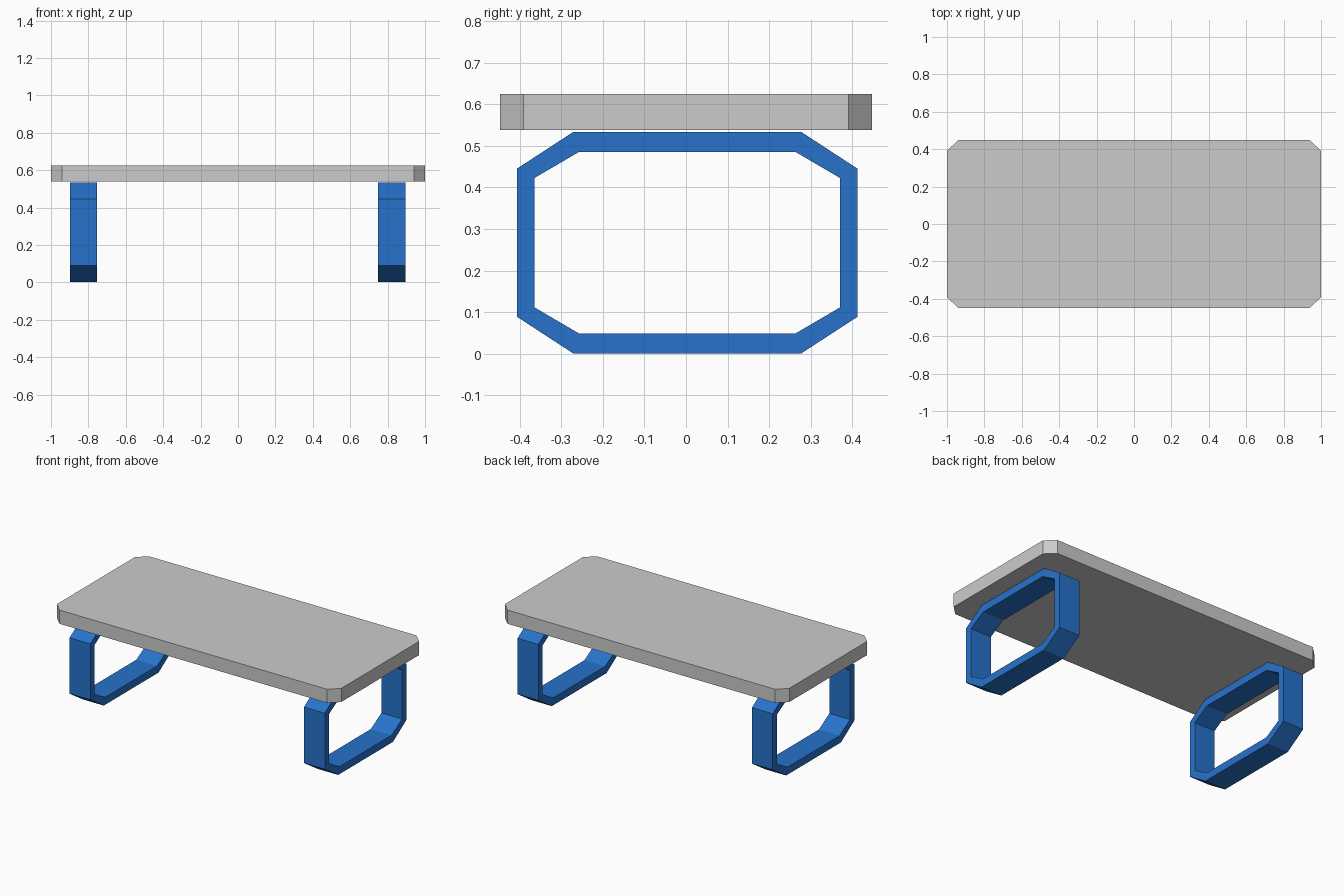
import bpy

if "Cube" in bpy.data.objects:
    bpy.data.objects.remove(bpy.data.objects["Cube"])

BLUE = bpy.data.materials.new("blue_paint")
BLUE.diffuse_color = (0.02, 0.17, 0.6, 1)
BLUE.use_nodes = True
BLUE.node_tree.nodes["Principled BSDF"].inputs["Base Color"].default_value = BLUE.diffuse_color


def make_object(name, verts, faces, material=None):
    mesh = bpy.data.meshes.new(name)
    mesh.from_pydata(verts, [], faces)
    if material:
        mesh.materials.append(material)
    obj = bpy.data.objects.new(name, mesh)
    bpy.context.collection.objects.link(obj)
    return obj


def octagon(half_w, half_h, flat_w, flat_h):
    """Counter-clockwise rectangle outline with cut corners."""
    return [(flat_w, -half_h), (half_w, -flat_h), (half_w, flat_h), (flat_w, half_h),
            (-flat_w, half_h), (-half_w, flat_h), (-half_w, -flat_h), (-flat_w, -half_h)]


# Table top: slab with chamfered corners
def table_top(z0, z1):
    outline = octagon(1.0, 0.448, 0.941, 0.391)
    n = len(outline)
    verts = [(x, y, z) for z in (z0, z1) for x, y in outline]
    faces = [tuple(reversed(range(n))), tuple(range(n, 2 * n))]
    faces += [(i, (i + 1) % n, n + (i + 1) % n, n + i) for i in range(n)]
    make_object("table_top", verts, faces)


# Leg: flat-bar octagonal hoop
def hoop_leg(name, x0, x1):
    cy, cz = 0.003, 0.267
    outer = octagon(0.41, 0.266, 0.275, 0.178)
    inner = octagon(0.367, 0.218, 0.261, 0.156)
    n = len(outer)
    # loops in order around the bar section: outer/inner at x0, inner/outer at x1
    loops = [(x0, outer), (x0, inner), (x1, inner), (x1, outer)]
    verts = [(x, cy + y, cz + z) for x, ring in loops for y, z in ring]
    faces = []
    for k in range(4):
        a, b = k * n, ((k + 1) % 4) * n
        for i in range(n):
            j = (i + 1) % n
            faces.append((a + i, b + i, b + j, a + j))
    make_object(name, verts, faces, BLUE)


table_top(0.538, 0.625)
hoop_leg("left_leg", -0.899, -0.753)
hoop_leg("right_leg", 0.749, 0.895)
